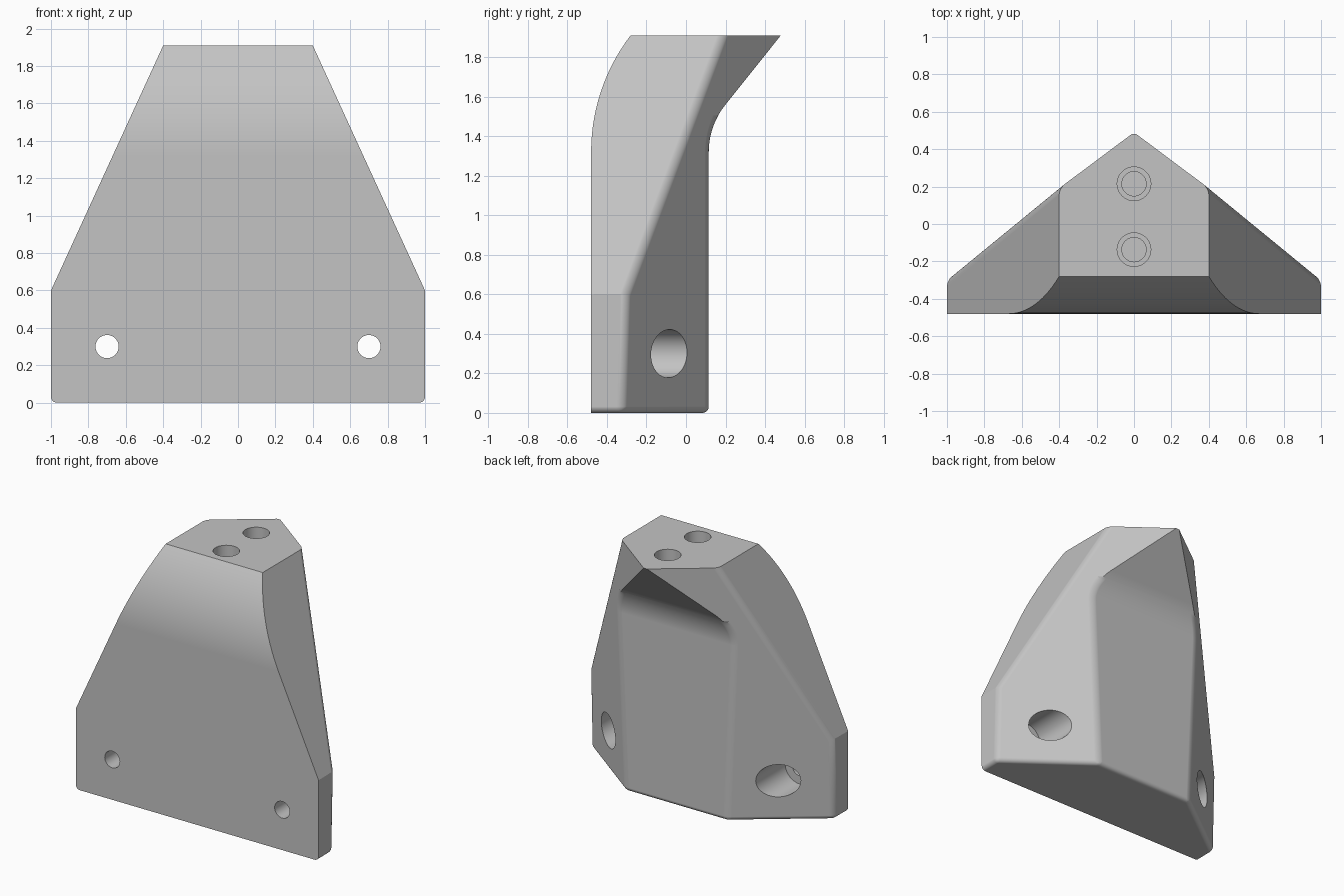
import bpy
import bmesh
import math
from mathutils import Vector

cube = bpy.data.objects.get("Cube")
if cube:
    bpy.data.objects.remove(cube, do_unlink=True)

TOP, FRONT, BACK, BEND_Z = 1.91, -0.48, 0.115, 1.32


def arc(start_y, radius, end_angle, steps):
    """Side-profile arc leaving the vertical at BEND_Z and leaning backward."""
    points = []
    for i in range(steps + 1):
        a = end_angle * i / steps
        points.append((start_y + radius * (1 - math.cos(a)), BEND_Z + radius * math.sin(a)))
    return points


def slice_off(bm, point, normal):
    """Cut away everything in front of a plane and close the cut."""
    geom = bm.verts[:] + bm.edges[:] + bm.faces[:]
    cut = bmesh.ops.bisect_plane(bm, geom=geom, dist=1e-5, plane_co=point,
                                 plane_no=Vector(normal).normalized(), clear_outer=True)
    rim = [e for e in cut["geom_cut"] if isinstance(e, bmesh.types.BMEdge) and e.is_boundary]
    bmesh.ops.contextual_create(bm, geom=rim)
    bmesh.ops.recalc_face_normals(bm, faces=bm.faces[:])


def stepped_cutter(bm, origin, axis, steps, sides=40):
    """Closed stepped cylinder; steps are (radius, distance along axis)."""
    axis = Vector(axis)
    u = axis.orthogonal().normalized()
    v = axis.cross(u)
    rings = []
    for radius, dist in steps:
        ring = []
        for i in range(sides):
            a = 2 * math.pi * i / sides
            offset = radius * (math.cos(a) * u + math.sin(a) * v)
            ring.append(bm.verts.new(Vector(origin) + axis * dist + offset))
        rings.append(ring)
    for low, high in zip(rings, rings[1:]):
        for i in range(sides):
            j = (i + 1) % sides
            bm.faces.new((low[i], low[j], high[j], high[i]))
    bm.faces.new(rings[0])
    bm.faces.new(rings[-1])


def make_object(name, bm):
    bmesh.ops.recalc_face_normals(bm, faces=bm.faces[:])
    mesh = bpy.data.meshes.new(name)
    bm.to_mesh(mesh)
    bm.free()
    obj = bpy.data.objects.new(name, mesh)
    bpy.context.collection.objects.link(obj)
    return obj


# Grey material
grey = bpy.data.materials.new("plain grey")
grey.use_nodes = True
color = (0.55, 0.55, 0.55, 1)
grey.diffuse_color = color
grey.node_tree.nodes["Principled BSDF"].inputs["Base Color"].default_value = color

# Side profile swept across the full width
front_curve = arc(FRONT, 0.97, math.asin((TOP - BEND_Z) / 0.97), 14)
back_curve = arc(BACK, 0.38, math.radians(38.7), 12) + [(0.48, TOP)]
profile = [(FRONT, 0)] + front_curve + back_curve[::-1] + [(BACK, 0)]
bm = bmesh.new()
face = bm.faces.new([bm.verts.new((-1, y, z)) for y, z in profile])
sweep = bmesh.ops.extrude_face_region(bm, geom=[face])
moved = [g for g in sweep["geom"] if isinstance(g, bmesh.types.BMVert)]
bmesh.ops.translate(bm, verts=moved, vec=(2, 0, 0))
bmesh.ops.recalc_face_normals(bm, faces=bm.faces[:])

# Tapered sides and slanted rear corners
for s in (-1, 1):
    slice_off(bm, (s, 0, 0.6), (s * 1.31, 0, 0.6))
for s in (-1, 1):
    slice_off(bm, (0, 0.49, TOP), (s * 0.747, 1, -0.033))

# Soft edges on the rear and base, leaving the front, top and overhang crisp
soft = []
for e in bm.edges:
    if len(e.link_faces) != 2 or e.calc_face_angle_signed() < 0.15:
        continue
    normals = [f.normal for f in e.link_faces]
    if any(n.z > 0.9 or n.y < -0.1 for n in normals):
        continue
    if any(-0.9 < n.z < -0.5 for n in normals):
        continue
    if any(n.y > 0.1 or n.z < -0.9 for n in normals):
        soft.append(e)
bmesh.ops.bevel(bm, geom=soft, offset=0.032, offset_type='OFFSET', segments=6,
                profile=0.5, affect='EDGES', clamp_overlap=False)
body = make_object("bracket_body", bm)

# Counterbored through holes and stepped blind holes in the top
bm = bmesh.new()
for s in (-1, 1):
    stepped_cutter(bm, (s * 0.7, 0, 0.3), (0, 1, 0),
                   [(0.062, -0.6), (0.062, -0.34), (0.122, -0.34), (0.122, 0.4)])
for y in (-0.137, 0.215):
    stepped_cutter(bm, (0, y, TOP), (0, 0, -1),
                   [(0.09, -0.1), (0.09, 0.12), (0.065, 0.12), (0.065, 0.2)])
cutter = make_object("hole_cutter", bm)
cutter.hide_render = True

drill = body.modifiers.new("holes", 'BOOLEAN')
drill.operation = 'DIFFERENCE'
drill.solver = 'EXACT'
drill.object = cutter
bpy.context.view_layer.update()
drilled = bpy.data.meshes.new_from_object(body.evaluated_get(bpy.context.evaluated_depsgraph_get()))
body.modifiers.clear()
body.data = drilled
bpy.data.objects.remove(cutter, do_unlink=True)

# Finish
body.data.materials.clear()
body.data.materials.append(grey)
bpy.ops.object.select_all(action='DESELECT')
body.select_set(True)
bpy.context.view_layer.objects.active = body
bpy.ops.object.shade_smooth_by_angle(angle=math.radians(20))
weighted = body.modifiers.new("even_shading", 'WEIGHTED_NORMAL')
weighted.keep_sharp = True
